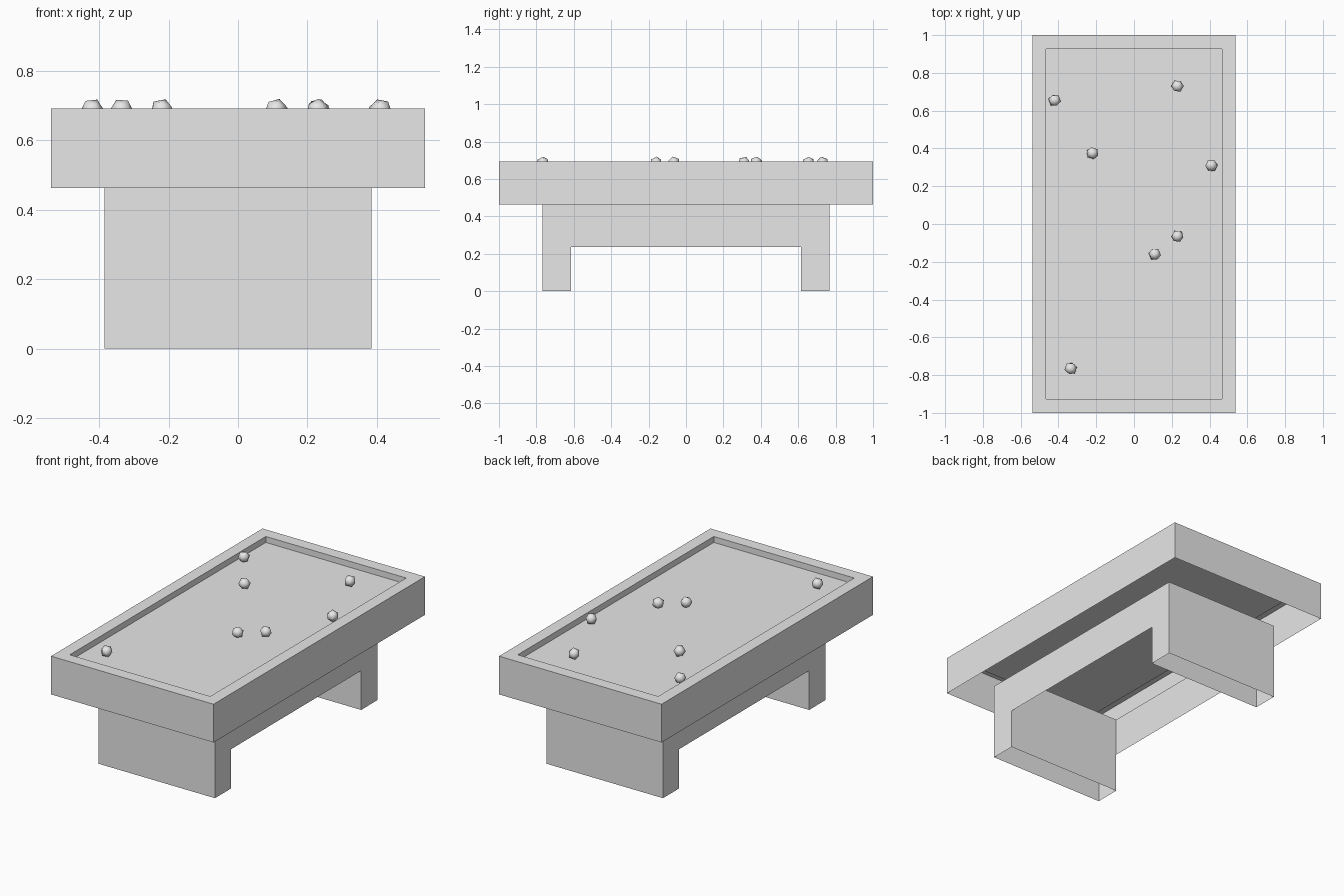
import bpy, bmesh, random
from mathutils import Euler

cube = bpy.data.objects.get("Cube")
if cube:
    bpy.data.objects.remove(cube, do_unlink=True)

random.seed(4)
grey = bpy.data.materials.new("plain_grey")
grey.use_nodes = True
grey.diffuse_color = (0.8, 0.8, 0.8, 1)
grey.node_tree.nodes["Principled BSDF"].inputs["Base Color"].default_value = (0.8, 0.8, 0.8, 1)


def finish(bm, name):
    mesh = bpy.data.meshes.new(name)
    bm.to_mesh(mesh)
    bm.free()
    mesh.materials.append(grey)
    obj = bpy.data.objects.new(name, mesh)
    bpy.context.collection.objects.link(obj)
    return obj


def ring(bm, x, y, z):
    return [bm.verts.new((sx * x, sy * y, z)) for sx, sy in ((-1, -1), (1, -1), (1, 1), (-1, 1))]


# Table top: outer apron, flat rim, sunken bed; hollow beneath
W, L, TOP, APRON, BED = 0.538, 1.0, 0.692, 0.463, 0.656
bm = bmesh.new()
rings = [ring(bm, W, L, APRON), ring(bm, W, L, TOP),
         ring(bm, W - 0.073, L - 0.073, TOP), ring(bm, W - 0.073, L - 0.073, BED)]
for low, high in zip(rings, rings[1:]):
    for i in range(4):
        j = (i + 1) % 4
        bm.faces.new((low[i], low[j], high[j], high[i]))
bm.faces.new(rings[-1])
finish(bm, "table_top")

# Base: two hollow end legs joined by side panels
BX, OUT, INN, RAIL = 0.385, 0.768, 0.615, 0.235


def wall(bm, a, b, z0, z1):
    bm.faces.new([bm.verts.new(p) for p in ((*a, z0), (*b, z0), (*b, z1), (*a, z1))])


for end, side in (("front", -1), ("back", 1)):
    bm = bmesh.new()
    x = BX * side
    wall(bm, (x, side * OUT), (-x, side * OUT), 0, APRON)
    wall(bm, (-x, side * INN), (x, side * INN), 0, APRON)
    finish(bm, end + "_leg")

for name, side in (("left", 1), ("right", -1)):
    bm = bmesh.new()
    outline = [(-OUT, 0), (-INN, 0), (-INN, RAIL), (INN, RAIL),
               (INN, 0), (OUT, 0), (OUT, APRON), (-OUT, APRON)]
    bm.faces.new([bm.verts.new((side * BX, y, z)) for y, z in outline[::side]])
    finish(bm, name + "_side_panel")

# Balls resting on the bed, each turned differently
R = 0.034
spots = [(-0.42, 0.655), (0.23, 0.73), (-0.22, 0.375), (0.41, 0.31),
         (0.23, -0.065), (0.11, -0.16), (-0.335, -0.765)]
for n, (x, y) in enumerate(spots, 1):
    bm = bmesh.new()
    bmesh.ops.create_icosphere(bm, subdivisions=1, radius=R)
    for f in bm.faces:
        f.smooth = True
    ball = finish(bm, f"ball_{n}")
    ball.location = (x, y, BED + R * 0.9)
    ball.rotation_euler = Euler([random.uniform(0, 6) for _ in range(3)])
